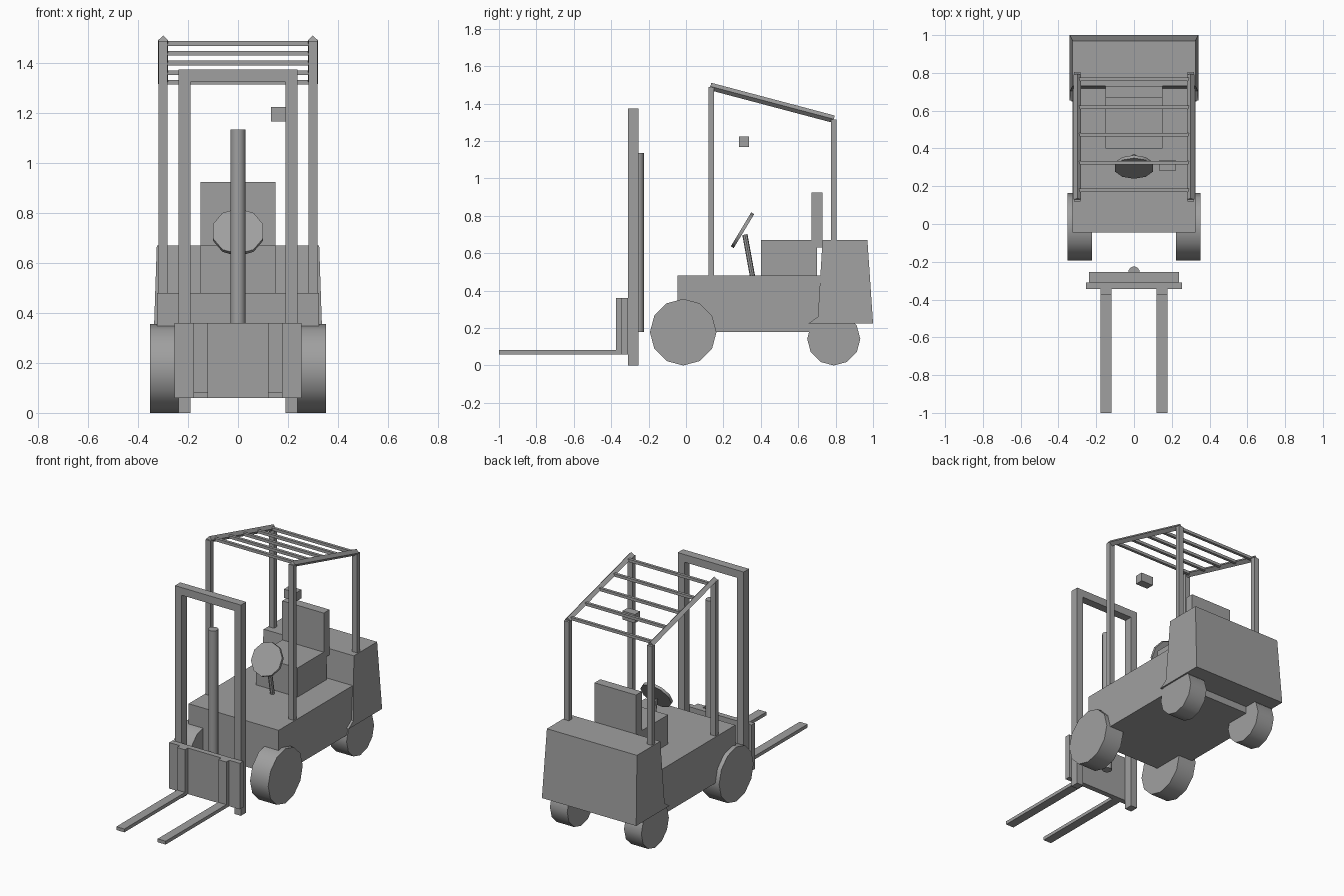
import bpy, bmesh, math
from mathutils import Vector

cube = bpy.data.objects.get("Cube")
if cube:
    bpy.data.objects.remove(cube)

grey = bpy.data.materials.new("plain_grey")
grey.use_nodes = True
GREY = (0.35, 0.35, 0.35, 1)
grey.diffuse_color = GREY
grey.node_tree.nodes["Principled BSDF"].inputs["Base Color"].default_value = GREY


def finish(name, bm, smooth=False):
    """Turn a bmesh into a grey object."""
    bmesh.ops.recalc_face_normals(bm, faces=bm.faces)
    mesh = bpy.data.meshes.new(name)
    bm.to_mesh(mesh)
    bm.free()
    mesh.materials.append(grey)
    ob = bpy.data.objects.new(name, mesh)
    bpy.context.collection.objects.link(ob)
    if smooth:
        bpy.ops.object.select_all(action="DESELECT")
        bpy.context.view_layer.objects.active = ob
        ob.select_set(True)
        bpy.ops.object.shade_smooth_by_angle(angle=math.radians(40))
    return ob


def box(name, x, y, z):
    """Box given by its (low, high) range on each axis."""
    bm = bmesh.new()
    bmesh.ops.create_cube(bm, size=1)
    for v in bm.verts:
        v.co = [r[0] if c < 0 else r[1] for c, r in zip(v.co, (x, y, z))]
    return finish(name, bm)


def rod(name, start, end, radius, sides, smooth=False, turn=0):
    """Prism or cylinder running from start to end."""
    start, end = Vector(start), Vector(end)
    axis = end - start
    bm = bmesh.new()
    bmesh.ops.create_cone(bm, cap_ends=True, segments=sides, radius1=radius,
                          radius2=radius, depth=axis.length)
    frame = axis.to_track_quat("Z", "Y").to_matrix()
    for v in bm.verts:
        x, y, z = v.co
        c, s = math.cos(turn), math.sin(turn)
        v.co = frame @ Vector((c * x - s * y, s * x + c * y, z)) + (start + end) / 2
    return finish(name, bm, smooth)


def mirrored(x, side):
    return tuple(sorted(side * v for v in x))


# Chassis and tapered counterweight
box("chassis", (-0.325, 0.325), (-0.045, 0.82), (0.18, 0.48))
profile = [(0.73, 0.67), (0.705, 0.26), (0.655, 0.225), (1.0, 0.225), (0.97, 0.67)]
bm = bmesh.new()
rings = []
for side in (-1, 1):
    rings.append([bm.verts.new((side * (0.348 - 0.034 * z), y, z)) for y, z in profile])
    bm.faces.new(rings[-1])
for i in range(len(profile)):
    j = (i + 1) % len(profile)
    bm.faces.new((rings[0][i], rings[0][j], rings[1][j], rings[1][i]))
finish("counterweight", bm)

# Seat
box("seat", (-0.15, 0.15), (0.40, 0.70), (0.48, 0.67))
box("backrest", (-0.15, 0.15), (0.67, 0.73), (0.63, 0.925))

# Steering
rod("steering_column", (0, 0.355, 0.48), (0, 0.315, 0.70), 0.014, 8, True)
centre, tilt = Vector((0, 0.302, 0.723)), Vector((0, -0.857, 0.515)) * 0.009
rod("steering_wheel", centre - tilt, centre + tilt, 0.106, 10, True)

# Mast, lift cylinder and carriage
box("mast_top_bar", (-0.19, 0.19), (-0.31, -0.255), (1.325, 1.375))
rod("lift_cylinder", (0, -0.255, 0.18), (0, -0.255, 1.135), 0.03, 16, True)
box("carriage_plate", (-0.255, 0.255), (-0.345, -0.31), (0.06, 0.36))

# Paired parts
for side, label in ((1, "left"), (-1, "right")):
    box(label + "_mast_rail", mirrored((0.19, 0.238), side), (-0.31, -0.255), (0, 1.375))
    fork_x = mirrored((0.12, 0.178), side)
    box(label + "_fork_upright", fork_x, (-0.375, -0.345), (0.06, 0.36))
    box(label + "_fork", fork_x, (-1.0, -0.375), (0.06, 0.082))
    rod(label + "_front_wheel", (side * 0.222, -0.015, 0.178),
        (side * 0.353, -0.015, 0.178), 0.178, 12, True)
    rod(label + "_rear_wheel", (side * 0.205, 0.79, 0.142),
        (side * 0.33, 0.79, 0.142), 0.142, 12, True)
    post_x = mirrored((0.282, 0.318), side)
    box(label + "_front_post", post_x, (0.12, 0.15), (0.48, 1.49))
    box(label + "_rear_post", post_x, (0.775, 0.805), (0.66, 1.315))
    rod(label + "_roof_rail", (side * 0.3, 0.13, 1.492), (side * 0.3, 0.79, 1.317), 0.02, 4)

# Roof slats
for i in range(5):
    y = 0.178 + 0.147 * i
    z = 1.492 - 0.265 * (y - 0.13)
    rod("roof_slat", (-0.29, y, z), (0.29, y, z), 0.013, 4, turn=math.pi / 4)

# Lamp box
box("lamp_box", (0.133, 0.222), (0.283, 0.337), (1.168, 1.225))
